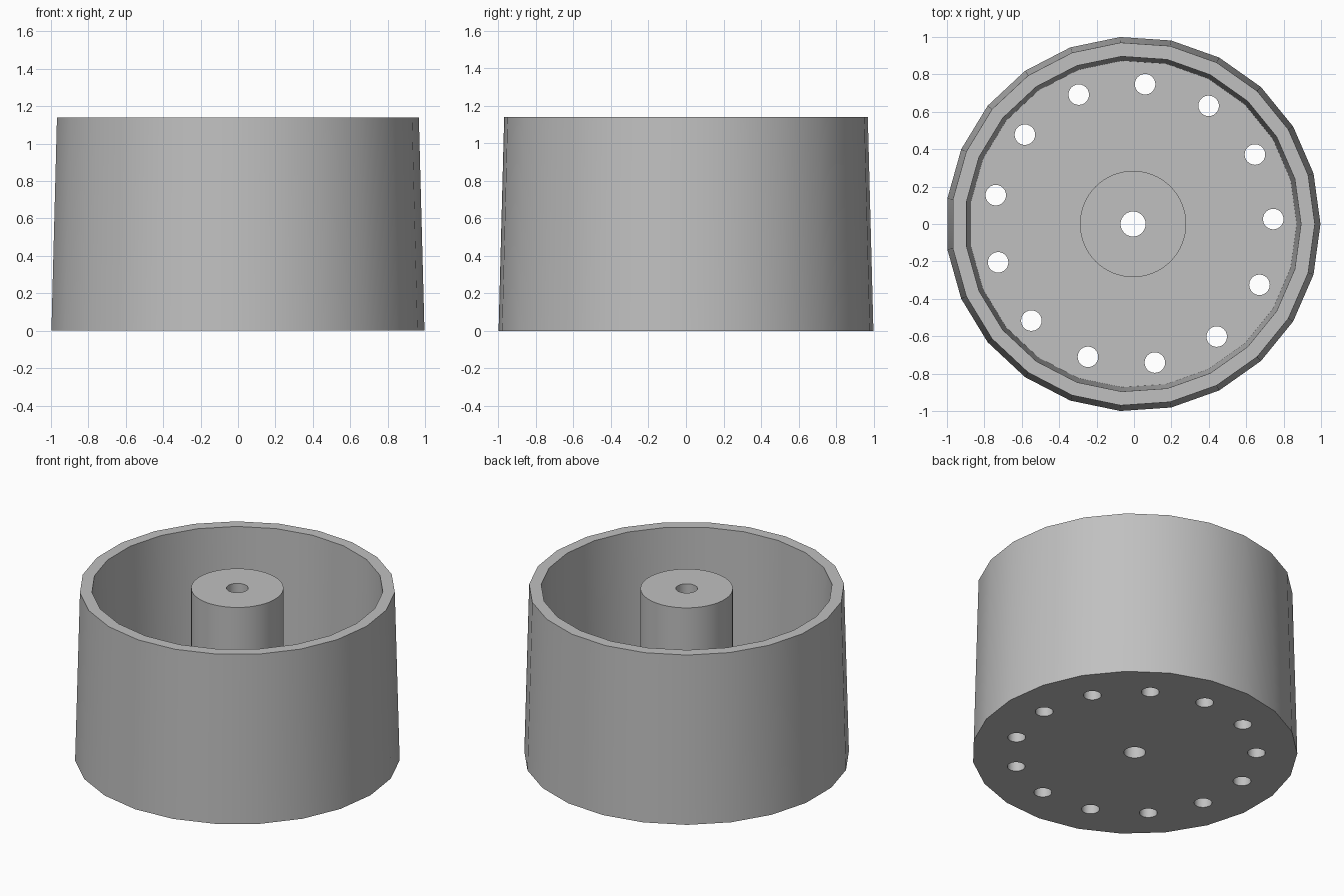
import bpy
import bmesh
from math import sin, cos, pi, radians

cube = bpy.data.objects.get("Cube")
if cube:
    bpy.data.objects.remove(cube, do_unlink=True)

HEIGHT, FLOOR = 1.14, 0.08
SIDES = 23
CENTRE_X = -0.005      # an odd-sided ring sits slightly off its bounding centre

grey = bpy.data.materials.new("plain grey")
grey.use_nodes = True
colour = (0.53, 0.53, 0.53, 1)
grey.diffuse_color = colour
grey.node_tree.nodes["Principled BSDF"].inputs["Base Color"].default_value = colour


def add_object(name, bm):
    bmesh.ops.recalc_face_normals(bm, faces=bm.faces)
    mesh = bpy.data.meshes.new(name)
    bm.to_mesh(mesh)
    bm.free()
    mesh.materials.append(grey)
    obj = bpy.data.objects.new(name, mesh)
    bpy.context.collection.objects.link(obj)
    return obj


def lathe(name, profile, sides, x=CENTRE_X, y=0):
    """Revolve (radius, height) points and cap both ends."""
    bm = bmesh.new()
    rings = [[bm.verts.new((x + r * cos(2 * pi * i / sides),
                            y + r * sin(2 * pi * i / sides), z))
              for i in range(sides)] for r, z in profile]
    for a, b in zip(rings, rings[1:]):
        for i in range(sides):
            j = (i + 1) % sides
            bm.faces.new((a[i], a[j], b[j], b[i]))
    bm.faces.new(rings[0])
    bm.faces.new(rings[-1])
    return add_object(name, bm)


def combine(target, tool, operation):
    """Apply a boolean, then discard the tool."""
    mod = target.modifiers.new("combine", 'BOOLEAN')
    mod.operation = operation
    mod.solver = 'EXACT'
    mod.object = tool
    tool.hide_render = True
    bpy.context.view_layer.objects.active = target
    bpy.ops.object.modifier_apply(modifier=mod.name)
    bpy.data.objects.remove(tool, do_unlink=True)


# Tapered tub: outer wall, rim, inner wall, floor
tub = lathe("tub", [(1.002, 0), (0.972, HEIGHT), (0.898, HEIGHT), (0.875, FLOOR)], SIDES)

# Central post, flush with the rim
post = lathe("centre_post", [(0.284, FLOOR / 2), (0.284, HEIGHT)], 64)
combine(tub, post, 'UNION')

# Bore through the post
combine(tub, lathe("bore_cutter", [(0.067, -0.1), (0.067, HEIGHT + 0.1)], 32), 'DIFFERENCE')

# Ring of drain holes through the floor
HOLES = 13
for k in range(HOLES):
    a = radians(2) + 2 * pi * k / HOLES
    cutter = lathe("drain_cutter", [(0.055, -0.1), (0.055, FLOOR + 0.1)], 24,
                   CENTRE_X + 0.75 * cos(a), 0.75 * sin(a))
    combine(tub, cutter, 'DIFFERENCE')

# Smooth walls with sharp rims
bpy.ops.object.select_all(action='DESELECT')
tub.select_set(True)
bpy.context.view_layer.objects.active = tub
bpy.ops.object.shade_smooth_by_angle(angle=radians(30))
